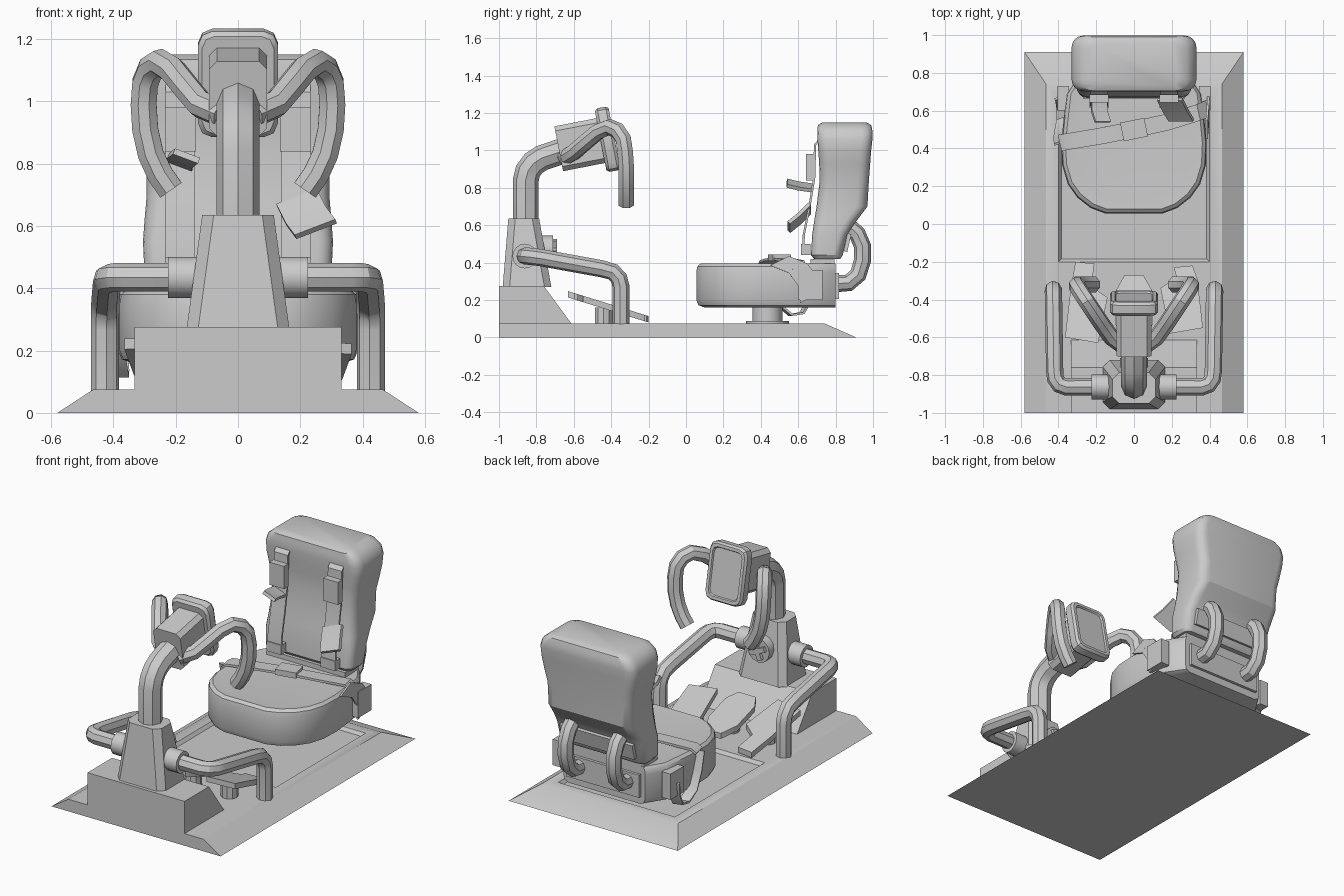
import bpy, bmesh, math
from mathutils import Vector, Matrix

if "Cube" in bpy.data.objects:
    bpy.data.objects.remove(bpy.data.objects["Cube"])

grey = bpy.data.materials.new("plain grey")
grey.diffuse_color = (0.6, 0.6, 0.6, 1)
grey.use_nodes = True
grey.node_tree.nodes["Principled BSDF"].inputs["Base Color"].default_value = grey.diffuse_color


def finish(name, bm):
    bmesh.ops.recalc_face_normals(bm, faces=bm.faces)
    me = bpy.data.meshes.new(name)
    bm.to_mesh(me)
    bm.free()
    me.materials.append(grey)
    ob = bpy.data.objects.new(name, me)
    bpy.context.collection.objects.link(ob)
    return ob


def loft(name, rings, m=Matrix()):
    """Skin a stack of equal-length rings and cap both ends."""
    bm = bmesh.new()
    vs = [[bm.verts.new(m @ Vector(p)) for p in r] for r in rings]
    n = len(rings[0])
    for a, b in zip(vs, vs[1:]):
        for i in range(n):
            j = (i + 1) % n
            bm.faces.new((a[i], a[j], b[j], b[i]))
    bm.faces.new(vs[0])
    bm.faces.new(vs[-1])
    return finish(name, bm)


def rect(x0, x1, y0, y1, z):
    return [(x0, y0, z), (x1, y0, z), (x1, y1, z), (x0, y1, z)]


def rounded(hx, y0, y1, z, r, seg=4):
    """Rounded rectangle ring; seg=1 gives chamfered corners."""
    pts = []
    for k, (cx, cy) in enumerate([(hx-r, y1-r), (r-hx, y1-r), (r-hx, y0+r), (hx-r, y0+r)]):
        for s in range(seg + 1):
            a = math.pi / 2 * (k + s / seg)
            pts.append((cx + r * math.cos(a), cy + r * math.sin(a), z))
    return pts


def box(name, c, s, m=Matrix()):
    x, y, z = c
    a, b, h = (v / 2 for v in s)
    return loft(name, [rect(x-a, x+a, y-b, y+b, z-h), rect(x-a, x+a, y-b, y+b, z+h)], m)


def cyl(name, c, r, h, axis='Z', n=16):
    rot = {'Z': Matrix(), 'X': Matrix.Rotation(math.pi/2, 4, 'Y'),
           'Y': Matrix.Rotation(math.pi/2, 4, 'X')}[axis]
    ring = [(r*math.cos(math.tau*i/n), r*math.sin(math.tau*i/n)) for i in range(n)]
    return loft(name, [[(x, y, z) for x, y in ring] for z in (-h/2, h/2)],
                Matrix.Translation(c) @ rot)


def tube(name, pts, r):
    """Round pipe along a path."""
    cu = bpy.data.curves.new(name, 'CURVE')
    cu.dimensions = '3D'
    cu.bevel_depth, cu.bevel_resolution, cu.use_fill_caps = r, 2, True
    sp = cu.splines.new('POLY')
    sp.points.add(len(pts) - 1)
    for p, q in zip(sp.points, pts):
        p.co = (*q, 1)
    tmp = bpy.data.objects.new(name + "_path", cu)
    bpy.context.collection.objects.link(tmp)
    me = bpy.data.meshes.new_from_object(tmp.evaluated_get(bpy.context.evaluated_depsgraph_get()))
    bpy.data.objects.remove(tmp)
    bm = bmesh.new()
    bm.from_mesh(me)
    bmesh.ops.remove_doubles(bm, verts=bm.verts, dist=1e-5)
    return finish(name, bm)


def strap(name, pts, w, t=0.012):
    """Flat ribbon along a path; w is the full width vector."""
    w = Vector(w)
    P = [Vector(p) for p in pts]
    rings = []
    for i, p in enumerate(P):
        d = P[min(i+1, len(P)-1)] - P[max(i-1, 0)]
        n = d.cross(w).normalized() * t / 2
        rings.append([p - w/2 - n, p + w/2 - n, p + w/2 + n, p - w/2 + n])
    return loft(name, rings)


# Base platform with sloped sides and back, and a shallow tray in the top
loft("base", [rect(-.58, .58, -1, .91, 0), rect(-.465, .465, -1, .74, .075),
              rect(-.4, .4, -.2, .68, .075), rect(-.385, .385, -.185, .665, .055)])
# Front block with sloped rear
loft("front_block", [rect(-.333, .333, -1, -.61, .07), rect(-.333, .333, -1, -.76, .275)])
# Tapered tower
loft("tower", [rounded(.165, -.98, -.72, .27, .037, 1),
               rounded(.115, -.95, -.785, .635, .037, 1)])
cyl("tower_knob", (0, -.75, .47), .075, .08, 'Y', 12)
for a in (0, math.pi/2):
    box("knob_grip", (0, 0, 0), (.11, .03, .03),
        Matrix.Translation((0, -.705, .47)) @ Matrix.Rotation(a + .4, 4, 'Y'))
# Steering column
tube("column", [(0, -.857, .6), (0, -.857, .84), (0, -.845, .89), (0, -.815, .93),
                (0, -.77, .96), (0, -.62, 1.01)], .069)

# Tilted display head: local z points to the rider, local y up
head = Matrix.Translation((0, -.545, 1.035)) @ Matrix.Rotation(math.radians(11), 4, 'X') \
    @ Matrix(((-1, 0, 0, 0), (0, 0, 1, 0), (0, 1, 0, 0), (0, 0, 0, 1)))
loft("head_box", [rounded(.093, -.122, .122, -.138, .025, 1),
                  rounded(.093, -.122, .122, .12, .025, 1)], head)
loft("display", [rounded(.115, -.16, .16, .09, .04, 2), rounded(.128, -.173, .173, .105, .045, 2),
                 rounded(.128, -.173, .173, .15, .045, 2), rounded(.118, -.163, .163, .165, .04, 2),
                 rounded(.1, -.145, .145, .165, .03, 2), rounded(.095, -.14, .14, .155, .03, 2)], head)

grip = [(.05, -.65, .96), (.12, -.6, .99), (.17, -.53, 1.05), (.21, -.47, 1.1),
        (.25, -.41, 1.125), (.28, -.365, 1.105), (.298, -.335, 1.06), (.303, -.325, .99),
        (.298, -.32, .91), (.28, -.32, .83), (.25, -.32, .765), (.215, -.32, .715)]
rail = [(.1, -.862, .435), (.36, -.862, .435), (.395, -.85, .435), (.415, -.82, .432),
        (.42, -.78, .427), (.425, -.45, .367), (.426, -.39, .35), (.427, -.358, .315),
        (.427, -.347, .27), (.427, -.347, .07)]
back_pipe = [(.165, .82, .6), (.165, .87, .595), (.165, .915, .555), (.165, .943, .49),
             (.165, .943, .41), (.165, .92, .335), (.165, .87, .292), (.165, .77, .285)]
shoulder = [(.185, .725, 1.07), (.185, .69, 1.03), (.185, .685, .85), (.185, .66, .7),
            (.185, .63, .55), (.185, .625, .45)]
for s, side in ((-1, "left"), (1, "right")):
    def flip(path):
        return [(s*x, y, z) for x, y, z in path]
    tube(side + "_handle", flip(grip), .045)
    tube(side + "_rail", flip(rail), .046)
    cyl(side + "_rail_collar", (s*.16, -.862, .435), .066, .13, 'X')
    tube(side + "_back_pipe", flip(back_pipe), .046)
    # Shoulder belt with adjuster
    strap(side + "_shoulder_belt", flip(shoulder), (.095, 0, 0))
    box(side + "_belt_adjuster", (s*.185, .665, .91), (.1, .045, .14))
    box(side + "_belt_foot", (s*.185, .64, .47), (.1, .05, .06))
    box(side + "_belt_anchor", (s*.375, .665, .28), (.06, .13, .16))
# Loose buckle tongues
strap("left_belt_tongue", [(-.185, .67, .8), (-.185, .6, .81), (-.165, .54, .825)], (.08, 0, -.03), .02)
strap("right_belt_tongue", [(.19, .66, .69), (.22, .6, .63), (.25, .55, .59)], (.13, 0, .05), .02)

# Pedals: tilted plates cut to a narrow heel and a wide toe
side_pedal = [(.31, -.2), (.21, -.21), (.225, -.33), (.14, -.39), (.19, -.63), (.365, -.6), (.335, -.34)]
mid_pedal = [(.05, -.27), (.1, -.36), (.1, -.53), (.06, -.6),
             (-.06, -.6), (-.1, -.53), (-.1, -.36), (-.05, -.27)]


def pedal(name, outline, px):
    loft(name, [[(x, y, .035 - .31*y + dz) for x, y in outline] for dz in (-.017, .017)])
    cyl(name + "_post", (px, -.44, .11), .05, .1, 'Z', 10)


pedal("left_pedal", [(-x, y) for x, y in side_pedal], -.25)
pedal("right_pedal", [(x, y - .02 if y > -.3 else y + .05) for x, y in side_pedal], .25)
pedal("middle_pedal", mid_pedal, 0)

# Seat post and plate
cyl("seat_post", (0, .435, .12), .08, .12)
cyl("seat_post_plate", (0, .435, .07), .115, .035)

# Seat cushion: rounded front, chamfered back
half = [(.15, .055), (.23, .085), (.3, .14), (.35, .21), (.38, .31), (.385, .43),
        (.372, .56), (.355, .69), (.28, .8)]
outline = half + [(-x, y) for x, y in reversed(half)]


def seat_ring(k, z, back=0):
    return [(x*k, .44 + (y-.44)*(k if y < .6 else 1), z + back*max(0, y-.4)) for x, y in outline]


loft("seat_cushion", [seat_ring(.88, .16), seat_ring(.97, .172), seat_ring(1, .2), seat_ring(1, .35),
                      seat_ring(.985, .38), seat_ring(.94, .395), seat_ring(.8, .39)])
box("seat_back_panel", (0, .805, .275), (.5, .025, .14))
box("seat_hip_block", (0, .73, .385), (.54, .13, .07))

# Backrest: rounded sections stacked from the waist to the top
rows = [(.42, .285, .685, .825, .04), (.44, .3, .668, .838, .05), (.55, .305, .675, .862, .05),
        (.62, .3, .685, .91, .06), (.7, .293, .698, .97, .06), (.84, .295, .715, .978, .06),
        (.93, .315, .712, .985, .06), (1.0, .328, .707, .99, .06), (1.06, .33, .703, .997, .06),
        (1.105, .315, .702, .997, .06), (1.135, .28, .705, .99, .06), (1.15, .235, .73, .965, .05)]
loft("backrest", [rounded(hx, y0, y1, z, r) for z, hx, y0, y1, r in rows])
strap("backrest_plate", [(0, .85, .46), (0, .872, .555)], (.5, 0, 0), .025)

# Lap belt with buckle, running slantwise over the seat
strap("lap_belt", [(-.39, .43, .385), (-.36, .435, .405), (-.18, .465, .415), (0, .5, .42),
                   (.18, .54, .415), (.34, .59, .405), (.385, .61, .36)], (-.02, .085, 0), .014)
box("lap_buckle", (0, 0, 0), (.13, .1, .035),
    Matrix.Translation((0, .5, .425)) @ Matrix.Rotation(.2, 4, 'Z'))
# Belt ends on the seat sides
strap("right_belt_end", [(.385, .5, .41), (.393, .6, .37), (.393, .65, .3), (.393, .66, .21)],
      (0, .1, .05))
strap("left_belt_loop", [(-.392, .43, .39), (-.395, .46, .28), (-.39, .5, .17), (-.38, .56, .12),
                         (-.38, .62, .13), (-.385, .66, .2), (-.39, .67, .28)], (.06, .02, 0))

# Smooth the round parts, keep hard edges sharp
bpy.ops.object.select_all(action='SELECT')
bpy.context.view_layer.objects.active = bpy.data.objects["base"]
bpy.ops.object.shade_smooth_by_angle(angle=math.radians(32))
